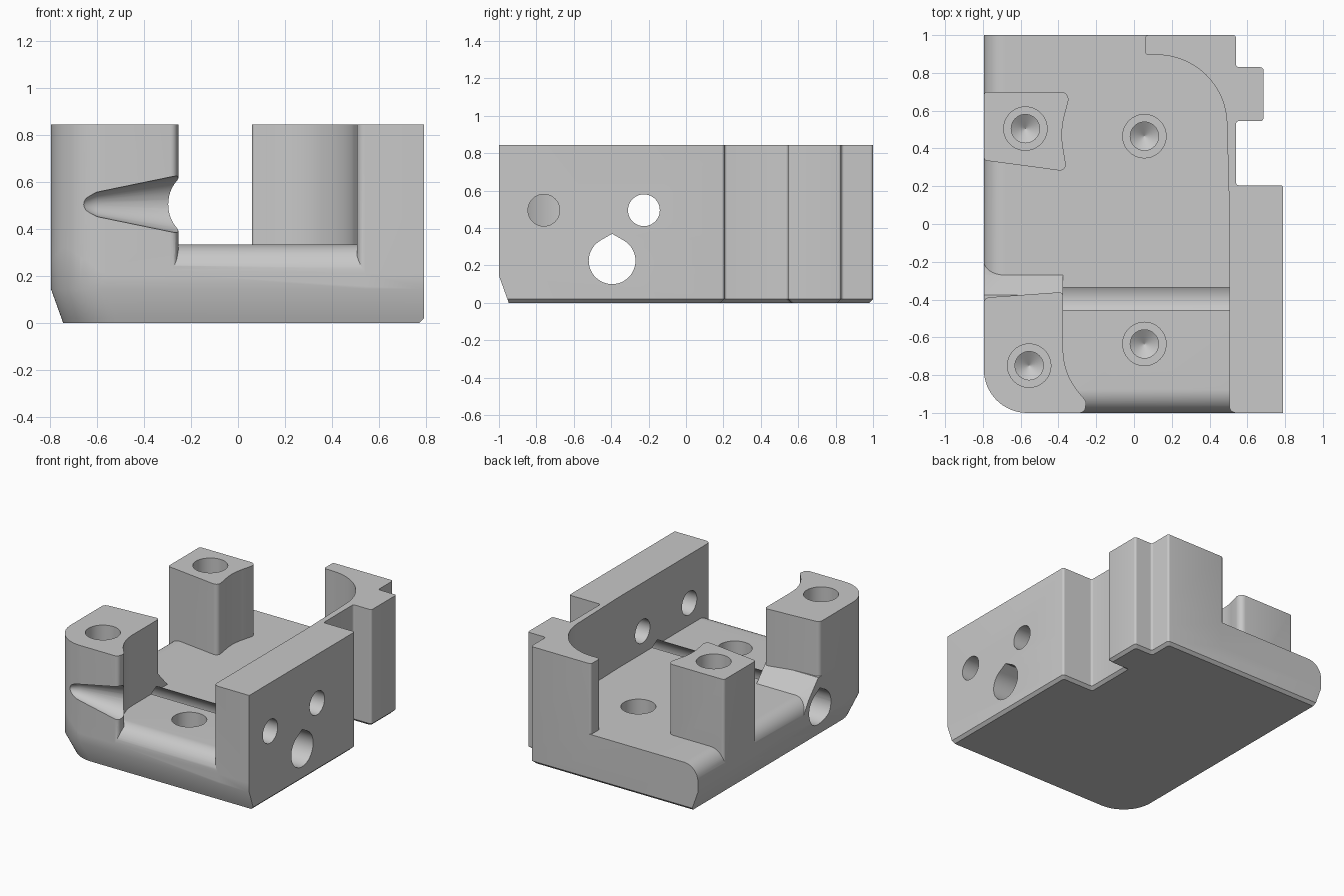
import bpy, bmesh, math
from mathutils import Vector

if "Cube" in bpy.data.objects:
    bpy.data.objects.remove(bpy.data.objects["Cube"], do_unlink=True)

TOP, FLOOR, LOW = 0.845, 0.335, 0.145   # wall top, tray floor, top of lower taper
L, R = -0.795, 0.79

grey = bpy.data.materials.new("light grey")
grey.use_nodes = True
colour = (0.58, 0.58, 0.58, 1)
grey.diffuse_color = colour
grey.node_tree.nodes["Principled BSDF"].inputs["Base Color"].default_value = colour


def rounded(corners, segs=16):
    """Closed 2D outline from (x, y, radius) corners."""
    pts = []
    for i, (x, y, r) in enumerate(corners):
        p = Vector((x, y))
        if not r:
            pts.append(p)
            continue
        a = (Vector(corners[i - 1][:2]) - p).normalized()
        b = (Vector(corners[(i + 1) % len(corners)][:2]) - p).normalized()
        half = math.acos(max(-1, min(1, a.dot(b)))) / 2
        reach = r / math.tan(half)
        centre = p + (a + b).normalized() * (r / math.sin(half))
        start, end = p + a * reach - centre, p + b * reach - centre
        t0 = math.atan2(start.y, start.x)
        turn = math.atan2(start.x * end.y - start.y * end.x, start.dot(end))
        n = segs if r > 0.1 else 5
        for k in range(n + 1):
            t = t0 + turn * k / n
            pts.append(centre + Vector((r * math.cos(t), r * math.sin(t))))
    return pts


def circle(x, y, r, n=40):
    return [Vector((x + r * math.cos(2 * math.pi * k / n),
                    y + r * math.sin(2 * math.pi * k / n))) for k in range(n)]


def loft(name, sections, axis="z"):
    """Solid skinned through (outline, position along axis) sections."""
    place = {"x": lambda p, h: (h, p[0], p[1]),
             "y": lambda p, h: (p[0], h, p[1]),
             "z": lambda p, h: (p[0], p[1], h)}[axis]
    bm = bmesh.new()
    rings = [[bm.verts.new(place(p, h)) for p in pts] for pts, h in sections]
    for lo, hi in zip(rings, rings[1:]):
        for i in range(len(lo)):
            bm.faces.new((lo[i - 1], lo[i], hi[i], hi[i - 1]))
    bm.faces.new(rings[0])
    bm.faces.new(rings[-1])
    bmesh.ops.recalc_face_normals(bm, faces=bm.faces)
    mesh = bpy.data.meshes.new(name)
    bm.to_mesh(mesh)
    bm.free()
    mesh.materials.append(grey)
    ob = bpy.data.objects.new(name, mesh)
    bpy.context.collection.objects.link(ob)
    return ob


def prism(name, pts, a, b, axis="z"):
    return loft(name, [(pts, a), (pts, b)], axis)


def combine(body, tool, operation):
    mod = body.modifiers.new("combine", "BOOLEAN")
    mod.operation, mod.solver, mod.object = operation, "EXACT", tool
    bpy.context.view_layer.objects.active = body
    bpy.ops.object.modifier_apply(modifier=mod.name)
    bpy.data.objects.remove(tool, do_unlink=True)


def footprint(a, r):
    """Plan outline, inset by a on the left and front, by r elsewhere."""
    s = 0.015
    return rounded([(L + a, -1 + a, 0.23), (R - r, -1 + a, 0), (R - r, 0.205 - r, s),
                    (0.54 - r, 0.205 - r, s), (0.54 - r, 0.545 + r, s),
                    (0.685 - r, 0.545 + r, s), (0.685 - r, 0.83 - r, s),
                    (0.54 - r, 0.83 - r, s), (0.54 - r, 1 - r, s), (L + a, 1 - r, 0)])


# Base tray with tapered underside
body = loft("housing", [(footprint(0.052, 0.02), 0), (footprint(0.045, 0), 0.02),
                        (footprint(0, 0), LOW), (footprint(0, 0), FLOOR)])

# Rounded left and front upper edges of the tray
for axis, edge, rad in (("y", L, 0.11), ("x", -1, 0.125)):
    profile = rounded([(edge, -0.1, 0), (1.2, -0.1, 0), (1.2, FLOOR, 0), (edge, FLOOR, rad)])
    combine(body, prism("edge_round", profile, -1.3, 1.3, axis), "INTERSECT")

# Right wall with hooked rear end and side tab
s = 0.015
wall = rounded([(0.505, -1, 0.035), (R, -1, 0), (R, 0.205, s), (0.54, 0.205, s),
                (0.54, 0.545, s), (0.685, 0.545, s), (0.685, 0.83, s), (0.54, 0.83, s),
                (0.54, 1, s), (0.06, 1, s), (0.06, 0.895, s), (0.482, 0.895, 0.37),
                (0.505, 0.05, 0)])
combine(body, prism("right_wall", wall, LOW, TOP), "UNION")

# Front and rear left posts
front_post = rounded([(L, -1, 0.23), (-0.262, -1, 0.03), (-0.252, -0.94, 0.03),
                      (-0.375, -0.79, 0.35), (-0.375, -0.36, 0.02), (L, -0.39, 0.03)])
rear_post = rounded([(L, 0.337, 0.02), (-0.355, 0.278, 0.03), (-0.39, 0.49, 0.4),
                     (-0.335, 0.70, 0.04), (L, 0.70, 0.02)])
combine(body, prism("front_post", front_post, LOW, TOP), "UNION")
combine(body, prism("rear_post", rear_post, LOW, TOP), "UNION")

# Sloped foot behind the front post
foot = [(-0.6, 0.2), (-0.18, 0.2), (-0.27, FLOOR), (-0.375, 0.45), (-0.6, 0.45)]
combine(body, prism("post_foot", foot, L, -0.375, "x"), "UNION")

# Teardrop bore running across the whole tray
cy, cz, rad = -0.395, 0.225, 0.125
arc = [math.radians(120 + 300 * k / 40) for k in range(41)]
teardrop = [(cy + rad * math.cos(t), cz + rad * math.sin(t)) for t in arc]
teardrop.append((cy, cz + rad / math.cos(math.radians(30))))
combine(body, prism("cross_bore", teardrop, -1, 1, "x"), "DIFFERENCE")

# Two round holes through the right wall
for y in (-0.76, -0.225):
    combine(body, prism("wall_hole", circle(y, 0.495, 0.085), 0.3, 1, "x"), "DIFFERENCE")

# Tapered groove on the front post
groove = [(circle(-1, 0.505, r), x) for x, r in
          ((-0.67, 0.004), (-0.645, 0.03), (-0.6, 0.052), (-0.26, 0.122), (-0.1, 0.15))]
combine(body, loft("post_groove", groove, "x"), "DIFFERENCE")

# Stepped screw holes with conical bottoms
for x, y, top, step, tip in ((-0.575, 0.505, TOP, 0.2, 0.5), (-0.555, -0.75, TOP, 0.2, 0.5),
                             (0.055, 0.465, FLOOR, 0.12, 0.27),
                             (0.055, -0.635, FLOOR, 0.12, 0.27)):
    steps = ((0.115, 0.1), (0.115, -step), (0.075, -step), (0.075, 0.05 - tip), (0.002, -tip))
    drill = [(circle(x, y, r), top + h) for r, h in steps]
    combine(body, loft("screw_hole", drill), "DIFFERENCE")

bpy.ops.object.select_all(action="DESELECT")
body.select_set(True)
bpy.context.view_layer.objects.active = body
bpy.ops.object.shade_smooth_by_angle(angle=math.radians(30))
